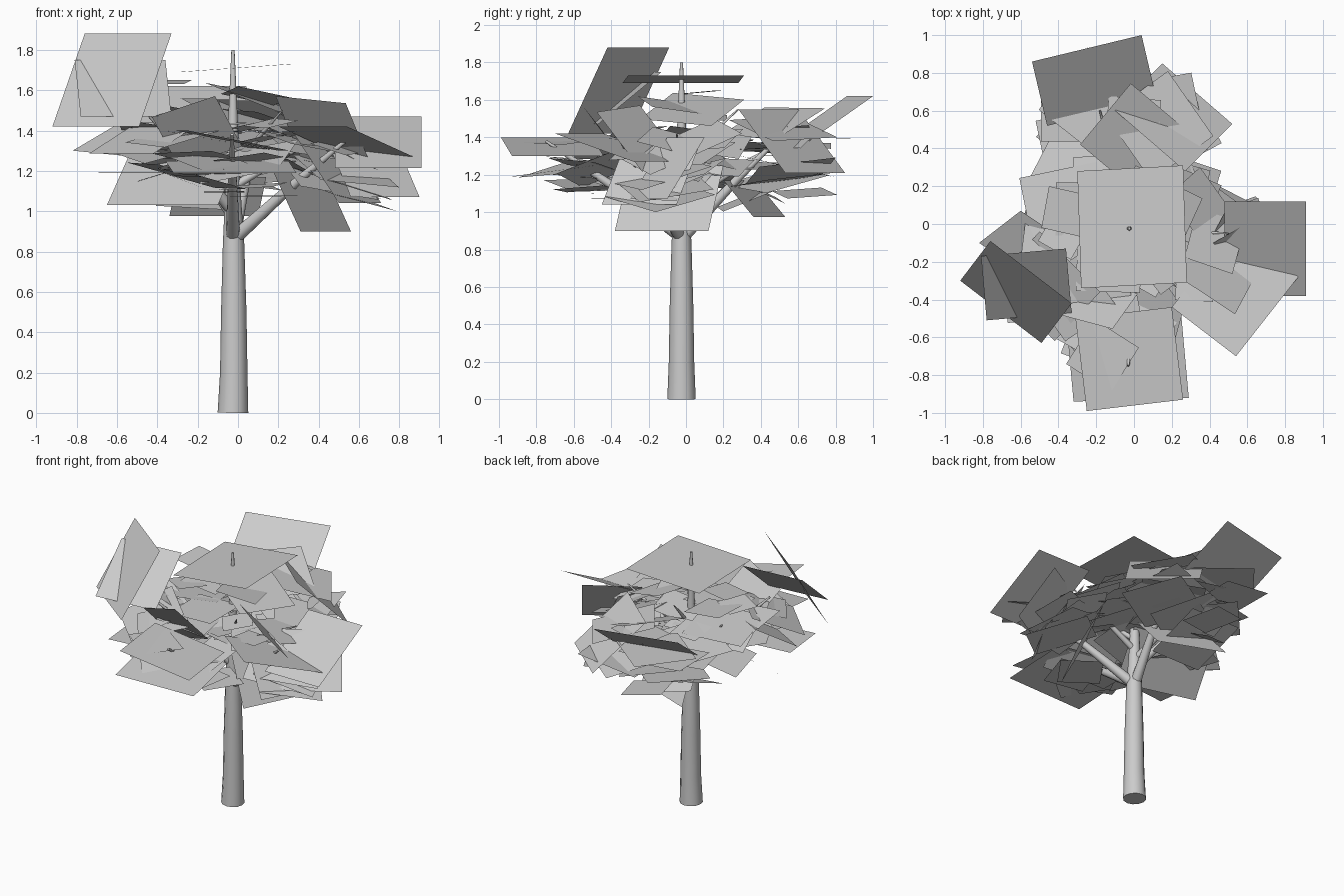
import bpy, bmesh, math, random
from mathutils import Vector, Matrix

random.seed(11)


def limb(name, pts):
    """Tapered round limb through (x, y, z, radius) points."""
    cu = bpy.data.curves.new(name, 'CURVE')
    cu.dimensions = '3D'
    cu.bevel_depth = 1.0
    cu.bevel_resolution = 4
    cu.use_fill_caps = True
    sp = cu.splines.new('POLY')
    sp.points.add(len(pts) - 1)
    for p, (x, y, z, r) in zip(sp.points, pts):
        p.co = (x, y, z, 1)
        p.radius = r
    ob = bpy.data.objects.new(name, cu)
    bpy.context.collection.objects.link(ob)
    bpy.ops.object.select_all(action='DESELECT')
    ob.select_set(True)
    bpy.context.view_layer.objects.active = ob
    bpy.ops.object.convert(target='MESH')
    bpy.ops.object.shade_smooth_by_angle(angle=math.radians(40))
    return ob


# Trunk
cx, cy = -0.025, -0.024
limb("trunk", [(cx, cy, 0, .076), (cx + .004, cy, .2, .068), (cx + .004, cy, .5, .063),
               (cx + .003, cy, .84, .053), (cx, cy, 1.1, .038),
               (cx, cy, 1.4, .026), (cx, cy, 1.8, .008)])

# Branches: start height, tip, base radius
branches = [(.86, (.57, -.35, 1.38), .036), (.87, (-.03, -.75, 1.38), .036),
            (.86, (.1, .52, 1.42), .036), (1.0, (-.44, -.33, 1.47), .03),
            (.98, (-.37, .12, 1.42), .03), (1.12, (.5, -.05, 1.42), .022),
            (1.05, (-.18, .6, 1.42), .024), (1.2, (.22, -.33, 1.5), .018),
            (1.25, (-.1, .28, 1.55), .018)]
for i, (z0, tip, r) in enumerate(branches):
    s, t = Vector((cx, cy, z0)), Vector(tip)
    m = s.lerp(t, .55) + Vector((0, 0, .01))
    limb(f"branch_{i + 1}", [(*s, r), (*m, r * .62), (*t, r * .2)])

# Large outer leaf cards: three corners each, fourth completes the parallelogram
outer_high = [
    ((-.92, -.30, 1.42), (-.76, -.09, 1.88), (-.33, -.42, 1.88)),
    ((-.78, -.51, 1.47), (-.81, -.17, 1.75), (-.36, -.13, 1.75)),
    ((-.46, .52, 1.38), (-.54, .86, 1.62), (.04, 1.0, 1.62)),
    ((.48, -.38, 1.215), (.48, .12, 1.47), (.91, .12, 1.47)),
    ((-.28, -.34, 1.69), (-.30, .28, 1.69), (.26, .31, 1.73)),
    ((-.49, -.02, 1.63), (-.45, .20, 1.65), (-.23, .15, 1.65)),
    ((-.25, -.99, 1.40), (-.31, -.50, 1.40), (.20, -.44, 1.30)),
]
outer_low = [
    ((-.32, -.94, 1.19), (-.36, -.50, 1.25), (.25, -.48, 1.25)),
    ((.52, .53, 1.21), (.15, .85, 1.21), (-.10, .60, 1.55)),
    ((.54, -.70, 1.42), (.87, -.28, 1.27), (.53, -.02, 1.27)),
    ((.70, -.19, 1.20), (.35, .30, 1.42), (.18, .15, 1.50)),
    ((.90, -.10, 1.07), (.56, -.30, 1.07), (.42, -.10, 1.40)),
    ((.71, -.05, 1.04), (.50, -.45, 1.04), (.28, -.32, 1.38)),
    ((-.65, -.15, 1.03), (-.10, -.30, 1.03), (.02, .05, 1.30)),
    ((-.74, -.30, 1.285), (-.42, -.62, 1.285), (-.18, -.36, 1.44)),
    ((.56, .12, .90), (.31, -.38, .90), (.15, -.30, 1.25)),
    ((-.82, -.10, 1.30), (-.60, .07, 1.43), (-.30, -.13, 1.40)),
    ((-.34, .53, .975), (.10, .36, .975), (.14, .20, 1.17)),
]
bm = bmesh.new()


def card(a, b, c):
    a, b, c = Vector(a), Vector(b), Vector(c)
    bm.faces.new([bm.verts.new(p) for p in (a, b, c, a + c - b)])


for corners in outer_high + outer_low:
    card(*corners)

# Inner leaf cards scattered around the branch tips
centres = [(.44, -.26, 1.25), (-.04, -.55, 1.22), (.08, .45, 1.33),
           (-.36, -.26, 1.27), (-.24, .10, 1.35), (.33, .05, 1.28),
           (-.2, .48, 1.26), (.0, -.1, 1.42)]
for i in range(88):
    k = i % len(centres)
    p = Vector(centres[k]) + Vector((random.uniform(-.16, .16), random.uniform(-.16, .16),
                                     random.uniform(-.17, .17)))
    size = random.choice((.1, .14, .17, .21))
    steep = 55 if i % 11 == 0 else 24
    droop = math.radians(22 if k in (0, 5) else 0)  # right-hand clusters hang outwards
    rot = (Matrix.Rotation(droop, 3, 'Y')
           @ Matrix.Rotation(random.uniform(0, 6.28), 3, 'Z')
           @ Matrix.Rotation(math.radians(random.uniform(-steep, steep)), 3, 'X')
           @ Matrix.Rotation(random.uniform(0, 6.28), 3, 'Z'))
    card(*(p + rot @ Vector((sx * size, sy * size, 0))
           for sx, sy in ((-1, -1), (1, -1), (1, 1))))

me = bpy.data.meshes.new("leaf_cards")
bm.to_mesh(me)
bm.free()
bpy.context.collection.objects.link(bpy.data.objects.new("leaf_cards", me))
